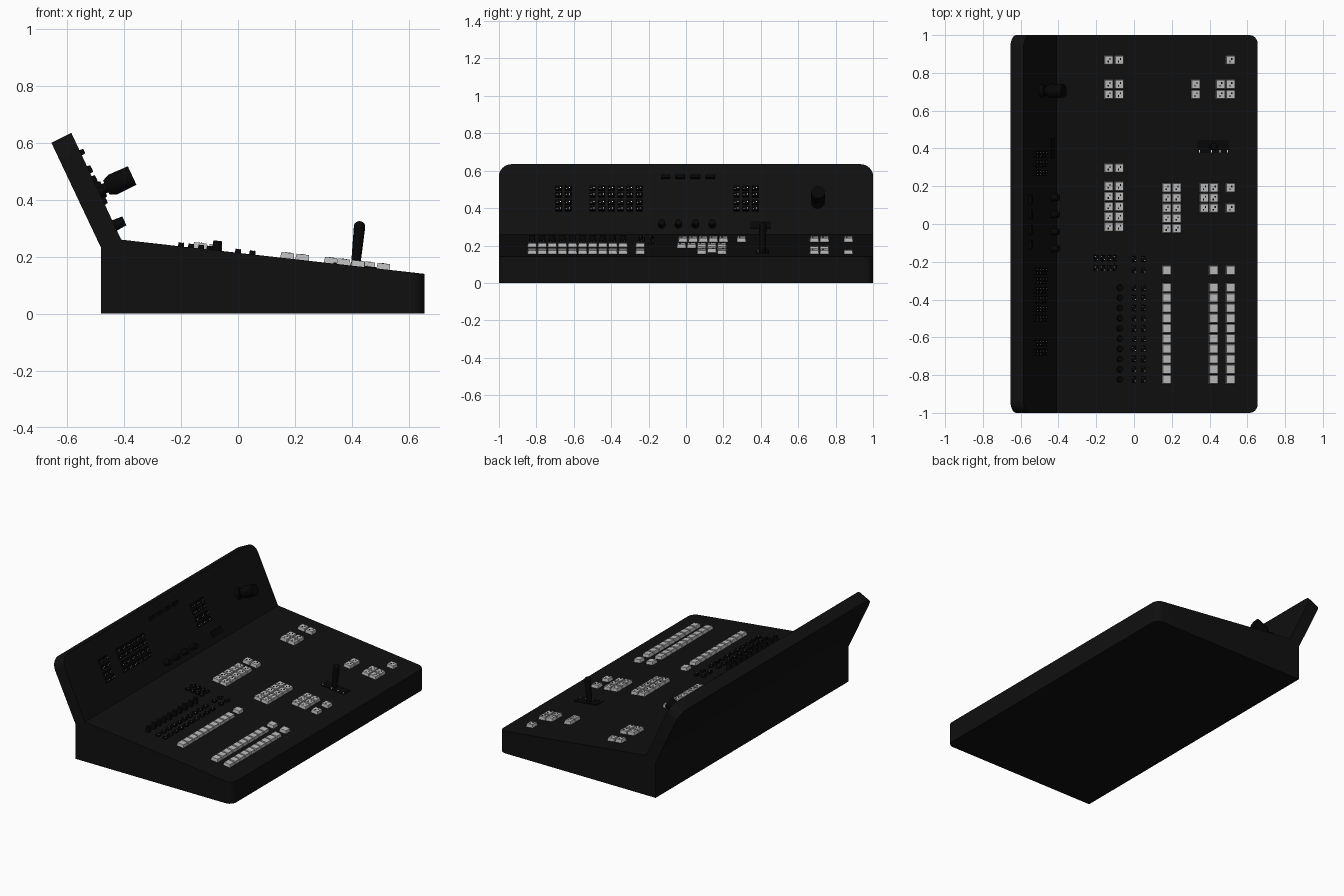
import bpy, bmesh, math
from mathutils import Matrix, Vector

cube = bpy.data.objects.get("Cube")
if cube:
    bpy.data.objects.remove(cube, do_unlink=True)


def material(name, value):
    m = bpy.data.materials.new(name)
    m.use_nodes = True
    col = (value, value, value, 1)
    m.diffuse_color = col
    m.node_tree.nodes["Principled BSDF"].inputs["Base Color"].default_value = col
    return m


CASE = material("case black", 0.005)
DARK = material("control black", 0.002)
GREY = material("key grey", 0.5)
WHITE = material("mark white", 0.8)

SLOPE = 0.12 / 1.065
DECK_TILT = math.atan(SLOPE)
PANEL_TILT = math.radians(65)


def deck(x, y):
    """Frame lying on the sloping desk, local z pointing out of it."""
    z = 0.14 + (0.655 - x) * SLOPE
    return Matrix.Translation((x, y, z)) @ Matrix.Rotation(DECK_TILT, 4, 'Y')


def panel(y, z):
    """Frame on the raised rear panel at a given height."""
    x = -0.41 - (z - 0.26) * 0.467
    return Matrix.Translation((x, y, z)) @ Matrix.Rotation(PANEL_TILT, 4, 'Y')


def add_object(name, bm, mat, smooth=False):
    me = bpy.data.meshes.new(name)
    bmesh.ops.recalc_face_normals(bm, faces=bm.faces)
    bm.to_mesh(me)
    bm.free()
    me.materials.append(mat)
    ob = bpy.data.objects.new(name, me)
    bpy.context.collection.objects.link(ob)
    if smooth:
        bpy.ops.object.select_all(action='DESELECT')
        ob.select_set(True)
        bpy.context.view_layer.objects.active = ob
        bpy.ops.object.shade_smooth_by_angle(angle=math.radians(35))
    return ob


def blocks(name, frames, size, mat, taper=1.0):
    bm = bmesh.new()
    for f in frames:
        for v in bmesh.ops.create_cube(bm, size=1)["verts"]:
            k = taper if v.co.z > 0 else 1
            v.co = f @ Vector((v.co.x * size[0] * k, v.co.y * size[1] * k,
                               (v.co.z + 0.5) * size[2]))
    return add_object(name, bm, mat)


def rods(name, frames, r1, r2, start, length, mat, sides=20):
    bm = bmesh.new()
    for f in frames:
        bmesh.ops.create_cone(bm, cap_ends=True, segments=sides, radius1=r1, radius2=r2,
                              depth=length,
                              matrix=f @ Matrix.Translation((0, 0, start + length / 2)))
    return add_object(name, bm, mat, True)


def shift(frames, x, y, z):
    return [f @ Matrix.Translation((x, y, z)) for f in frames]


# Wedge housing with raised rear panel
profile = [(-0.48, 0), (0.655, 0), (0.655, 0.14), (-0.41, 0.26),
           (-0.585, 0.635), (-0.655, 0.6), (-0.48, 0.23)]
bm = bmesh.new()
face = bm.faces.new([bm.verts.new((x, -1, z)) for x, z in profile])
ext = bmesh.ops.extrude_face_region(bm, geom=[face])["geom"]
bmesh.ops.translate(bm, vec=(0, 2, 0), verts=[g for g in ext if isinstance(g, bmesh.types.BMVert)])


def corner_edges(test):
    return [e for e in bm.edges
            if abs(e.verts[0].co.y - e.verts[1].co.y) < 0.01 and all(test(v.co) for v in e.verts)]


bmesh.ops.bevel(bm, geom=corner_edges(lambda c: c.z > 0.5), offset=0.07, segments=8,
                profile=0.5, affect='EDGES')
bmesh.ops.bevel(bm, geom=corner_edges(lambda c: c.x > 0.6), offset=0.045, segments=6,
                profile=0.5, affect='EDGES')
add_object("housing", bm, CASE, True)

# Long rows of plain source keys
P = 0.054
source = [deck(x, -0.337 - P * i) for x in (0.172, 0.42, 0.51) for i in range(10)]
KEY = (0.049, 0.049, 0.02)
blocks("source_keys", source, KEY, GREY, 0.88)

# Grouped function keys: columns, first row, number of rows, row spacing
groups = [((-0.135, -0.08), 0.2, 5, P), ((-0.135, -0.08), 0.296, 1, P),
          ((-0.135, -0.08), 0.74, 2, P), ((-0.135, -0.08), 0.868, 1, P),
          ((0.172, 0.225), 0.192, 5, P), ((0.37, 0.422), 0.192, 3, P),
          ((0.51,), 0.192, 2, 2 * P), ((0.325,), 0.74, 2, P),
          ((0.457, 0.51), 0.74, 2, P), ((0.51,), 0.868, 1, P),
          ((0.172, 0.42, 0.51), -0.245, 1, P)]
function = [deck(x, y - s * i) for xs, y, n, s in groups for x in xs for i in range(n)]
blocks("function_keys", function, KEY, GREY, 0.88)
marked = [f for f in function if f.translation.y > -0.2]
blocks("key_marks", shift(marked, 0.006, 0.006, 0.02) + shift(marked, -0.004, -0.008, 0.02),
       (0.007, 0.009, 0.001), DARK)

# Small dark deck buttons with white indicator marks
small = [deck(x, -0.337 - P * i) for x in (0, 0.05) for i in range(10)]
small += [deck(x, y) for x in (0, 0.05) for y in (-0.185, -0.245)]
small += [deck(x, y) for x in (-0.2, -0.165, -0.13, -0.1) for y in (-0.18, -0.235)]
blocks("deck_buttons", small, (0.022, 0.03, 0.013), DARK, 0.9)
blocks("deck_button_marks", shift(small, -0.008, 0.008, 0.013) + shift(small, 0.007, -0.009, 0.013),
       (0.004, 0.005, 0.001), WHITE)
rods("deck_knobs", [deck(-0.075, -0.337 - P * i) for i in range(10)],
     0.017, 0.015, 0, 0.034, DARK, 16)

# Transition lever with slot plate and scale marks
blocks("lever_plate", [deck(0.42, 0.41)], (0.17, 0.07, 0.004), DARK)
blocks("lever_scale", [deck(x, 0.385) for x in (0.345, 0.41, 0.455, 0.495)],
       (0.005, 0.012, 0.006), WHITE)
lever = Matrix.Translation((0.412, 0.41, 0.16)) @ Matrix.Rotation(0.1, 4, 'Y')
rods("transition_lever", [lever], 0.016, 0.02, 0, 0.148, DARK)
bm = bmesh.new()
bmesh.ops.create_uvsphere(bm, u_segments=20, v_segments=12, radius=0.02,
                          matrix=lever @ Matrix.Translation((0, 0, 0.146)))
add_object("lever_tip", bm, DARK, True)

# Positioning stick on the rear panel
stick = [panel(0.705, 0.43)]
rods("stick_collar", stick, 0.036, 0.028, 0, 0.02, DARK)
rods("stick_stem", stick, 0.018, 0.018, 0, 0.05, DARK)
rods("stick_grip", stick, 0.027, 0.038, 0.03, 0.025, DARK)
rods("stick_head", stick, 0.038, 0.036, 0.055, 0.075, DARK, 24)

# Rear panel knobs, indicator strip and button clusters
rods("panel_knobs", [panel(-0.13 + 0.09 * i, 0.31) for i in range(4)],
     0.02, 0.017, 0, 0.038, DARK)
blocks("panel_top_switches", [panel(-0.11 + 0.08 * i, 0.565) for i in range(4)],
       (0.02, 0.05, 0.014), DARK, 0.9)
blocks("panel_slot", [panel(0.4, 0.31)], (0.04, 0.11, 0.004), DARK)
columns = [-0.68, -0.63] + [-0.5 + 0.05 * i for i in range(6)] + [0.27, 0.32, 0.37]
panel_keys = [panel(y, z) for y in columns for z in (0.505, 0.47, 0.43, 0.395)]
blocks("panel_buttons", panel_keys, (0.028, 0.034, 0.012), DARK, 0.9)
blocks("panel_button_marks", shift(panel_keys, 0, 0.008, 0.012) + shift(panel_keys, 0.004, -0.009, 0.012),
       (0.004, 0.005, 0.001), WHITE)
